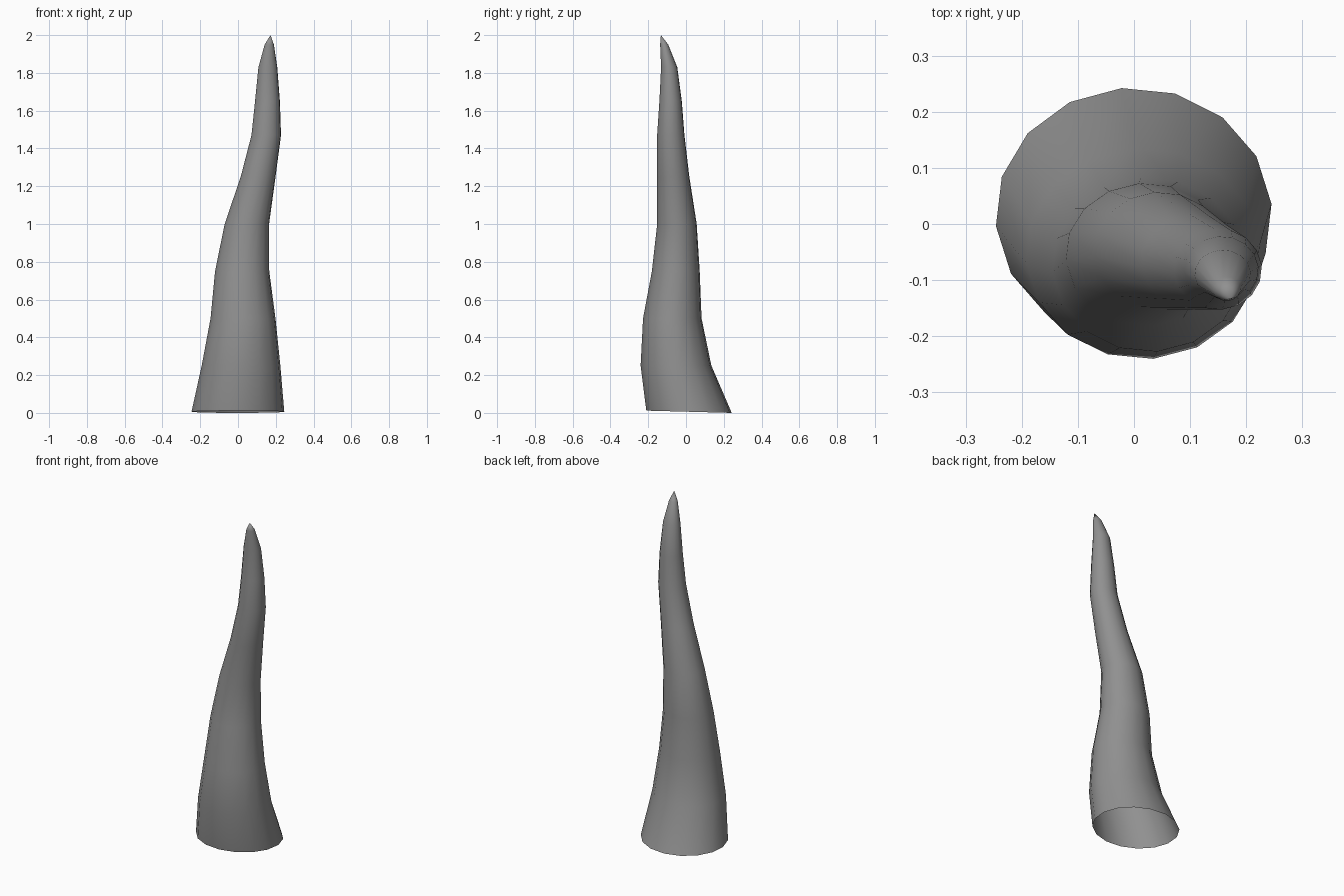
import bpy, bmesh, math

cube = bpy.data.objects.get("Cube")
if cube:
    bpy.data.objects.remove(cube, do_unlink=True)

SIDES = 16
TURN = math.radians(5)

# Cross-sections from base to point: height, x range, y range
rings = [
    (0.006, -0.248, 0.247, -0.24, 0.243),
    (0.25, -0.193, 0.225, -0.241, 0.135),
    (0.50, -0.146, 0.199, -0.228, 0.083),
    (0.75, -0.122, 0.166, -0.181, 0.073),
    (1.00, -0.071, 0.165, -0.153, 0.057),
    (1.25, 0.014, 0.199, -0.153, 0.018),
    (1.47, 0.071, 0.228, -0.153, -0.008),
    (1.65, 0.090, 0.222, -0.141, -0.022),
    (1.83, 0.108, 0.208, -0.132, -0.046),
    (1.95, 0.141, 0.190, -0.137, -0.094),
]
rings[0] = (0.006, -0.247, 0.246, -0.211, 0.243)
TIP = (0.172, -0.133, 2.0)

# Grey horn material
mat = bpy.data.materials.new("horn_grey")
mat.use_nodes = True
grey = (0.28, 0.28, 0.28, 1)
mat.diffuse_color = grey
mat.node_tree.nodes["Principled BSDF"].inputs["Base Color"].default_value = grey

# Curved horn, open at the base, closing to a point
bm = bmesh.new()
loops = []
for i, (z, x0, x1, y0, y1) in enumerate(rings):
    loop = []
    for k in range(SIDES):
        a = TURN + math.tau * k / SIDES
        tilt = -0.006 * math.sin(a) if i == 0 else 0
        loop.append(bm.verts.new(((x0 + x1) / 2 + (x1 - x0) / 2 * math.cos(a),
                                  (y0 + y1) / 2 + (y1 - y0) / 2 * math.sin(a),
                                  z + tilt)))
    loops.append(loop)
for low, high in zip(loops, loops[1:]):
    for k in range(SIDES):
        n = (k + 1) % SIDES
        bm.faces.new((low[k], low[n], high[n], high[k]))
tip = bm.verts.new(TIP)
for k in range(SIDES):
    bm.faces.new((loops[-1][k], loops[-1][(k + 1) % SIDES], tip))

mesh = bpy.data.meshes.new("horn")
bm.to_mesh(mesh)
bm.free()
mesh.materials.append(mat)
horn = bpy.data.objects.new("horn", mesh)
bpy.context.collection.objects.link(horn)

# Smooth shading
bpy.context.view_layer.objects.active = horn
horn.select_set(True)
bpy.ops.object.shade_smooth_by_angle(angle=math.radians(50))
